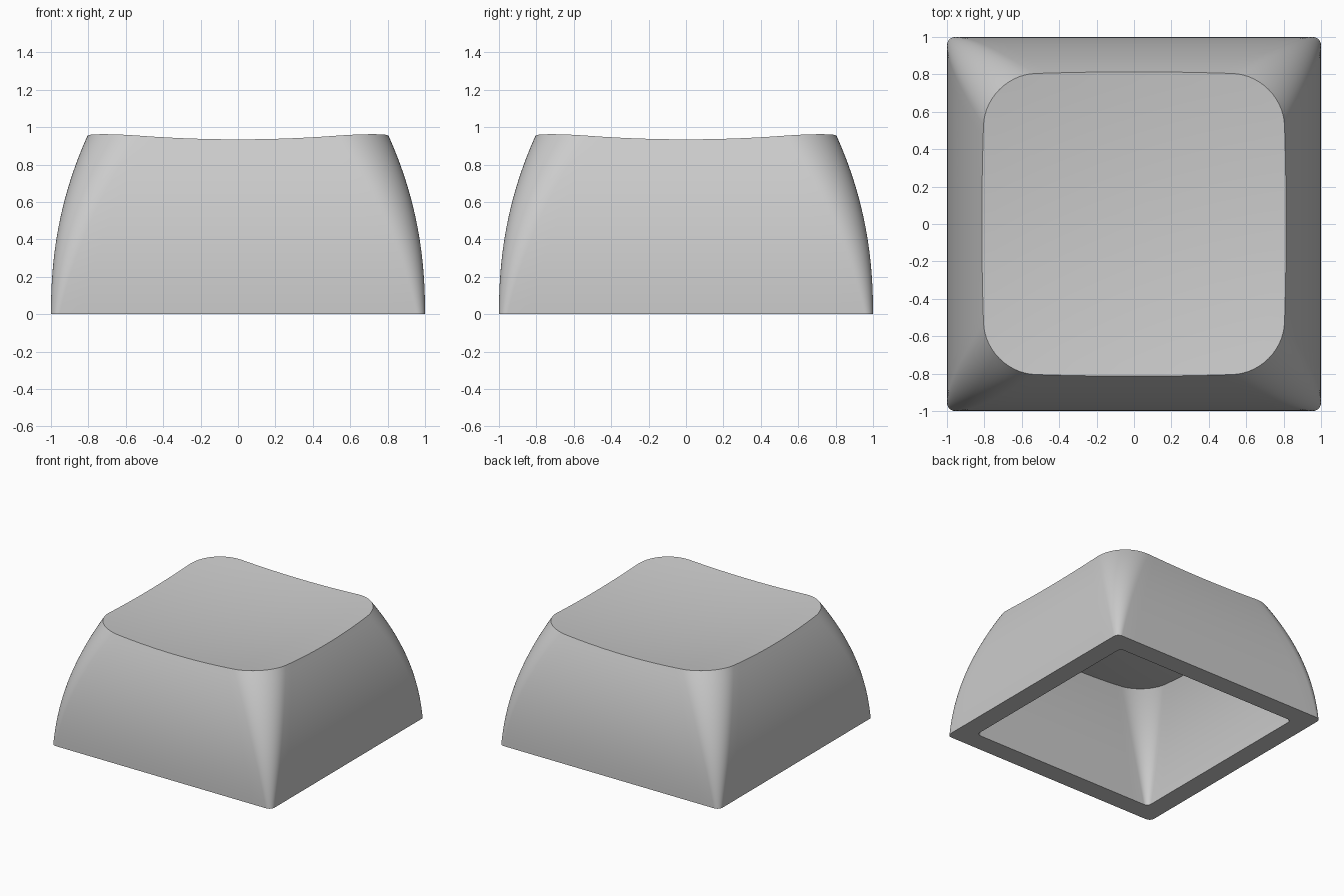
import bpy
import bmesh
import math

if "Cube" in bpy.data.objects:
    bpy.data.objects.remove(bpy.data.objects["Cube"], do_unlink=True)

RIM = 0.965          # height of the raised corners
CORNER_STEPS = 14
SIDE_STEPS = 16
LEVELS = 20
DISH_RINGS = 12


def dish(x, y):
    """Height of the hollowed top."""
    return 0.886 + 0.074 * (x * x + y * y)


def wall_point(quarter, kind, f, z):
    """Point on the rounded-square section at height z."""
    t = z / RIM
    half = 1 - 0.2 * t ** 2.2
    radius = 0.045 + 0.235 * t
    flat = half - radius
    if kind == "side":
        x, y = half, flat * (2 * f - 1)
    else:
        a = f * math.pi / 2
        x, y = flat + radius * math.cos(a), flat + radius * math.sin(a)
    for _ in range(quarter):
        x, y = -y, x
    return x, y


def outline():
    """Sample labels around the section, counter-clockwise."""
    for quarter in range(4):
        for kind, steps in (("side", SIDE_STEPS), ("corner", CORNER_STEPS)):
            for i in range(steps):
                yield quarter, kind, i / steps


def rim_height(sample):
    z = RIM
    for _ in range(5):
        z = dish(*wall_point(*sample, z))
    return z


def bridge(bm, a, b, flip):
    n = len(a)
    for i in range(n):
        j = (i + 1) % n
        quad = [a[i], a[j], b[j], b[i]]
        bm.faces.new(quad[::-1] if flip else quad)


def add_skin(bm, width, height, flip):
    """Curved walls plus dished top; returns the open bottom ring."""
    samples = list(outline())
    rims = [rim_height(s) for s in samples]
    rings = []
    for level in range(LEVELS + 1):
        ring = []
        for s, rim in zip(samples, rims):
            z = rim * level / LEVELS
            x, y = wall_point(*s, z)
            ring.append(bm.verts.new((x * width, y * width, z * height)))
        rings.append(ring)
    edge = [wall_point(*s, rim) for s, rim in zip(samples, rims)]
    for k in range(DISH_RINGS - 1, 0, -1):
        f = k / DISH_RINGS
        rings.append([bm.verts.new((x * f * width, y * f * width,
                                    dish(x * f, y * f) * height))
                      for x, y in edge])
    for a, b in zip(rings, rings[1:]):
        bridge(bm, a, b, flip)
    centre = bm.verts.new((0, 0, dish(0, 0) * height))
    last = rings[-1]
    for i in range(len(last)):
        tri = [last[i], last[(i + 1) % len(last)], centre]
        bm.faces.new(tri[::-1] if flip else tri)
    return rings[0]


# Plain grey plastic
grey = bpy.data.materials.new("grey plastic")
grey.use_nodes = True
colour = (0.6, 0.6, 0.6, 1)
grey.diffuse_color = colour
grey.node_tree.nodes["Principled BSDF"].inputs["Base Color"].default_value = colour

# Hollow cap: outer skin, inner cavity and flat bottom rim
bm = bmesh.new()
outer = add_skin(bm, 1, 1, False)
inner = add_skin(bm, 0.84, 0.86, True)
bridge(bm, outer, inner, True)
mesh = bpy.data.meshes.new("key_cap")
bm.to_mesh(mesh)
bm.free()
mesh.materials.append(grey)
cap = bpy.data.objects.new("key_cap", mesh)
bpy.context.collection.objects.link(cap)

bpy.ops.object.select_all(action="DESELECT")
cap.select_set(True)
bpy.context.view_layer.objects.active = cap
bpy.ops.object.shade_smooth_by_angle(angle=math.radians(30))
